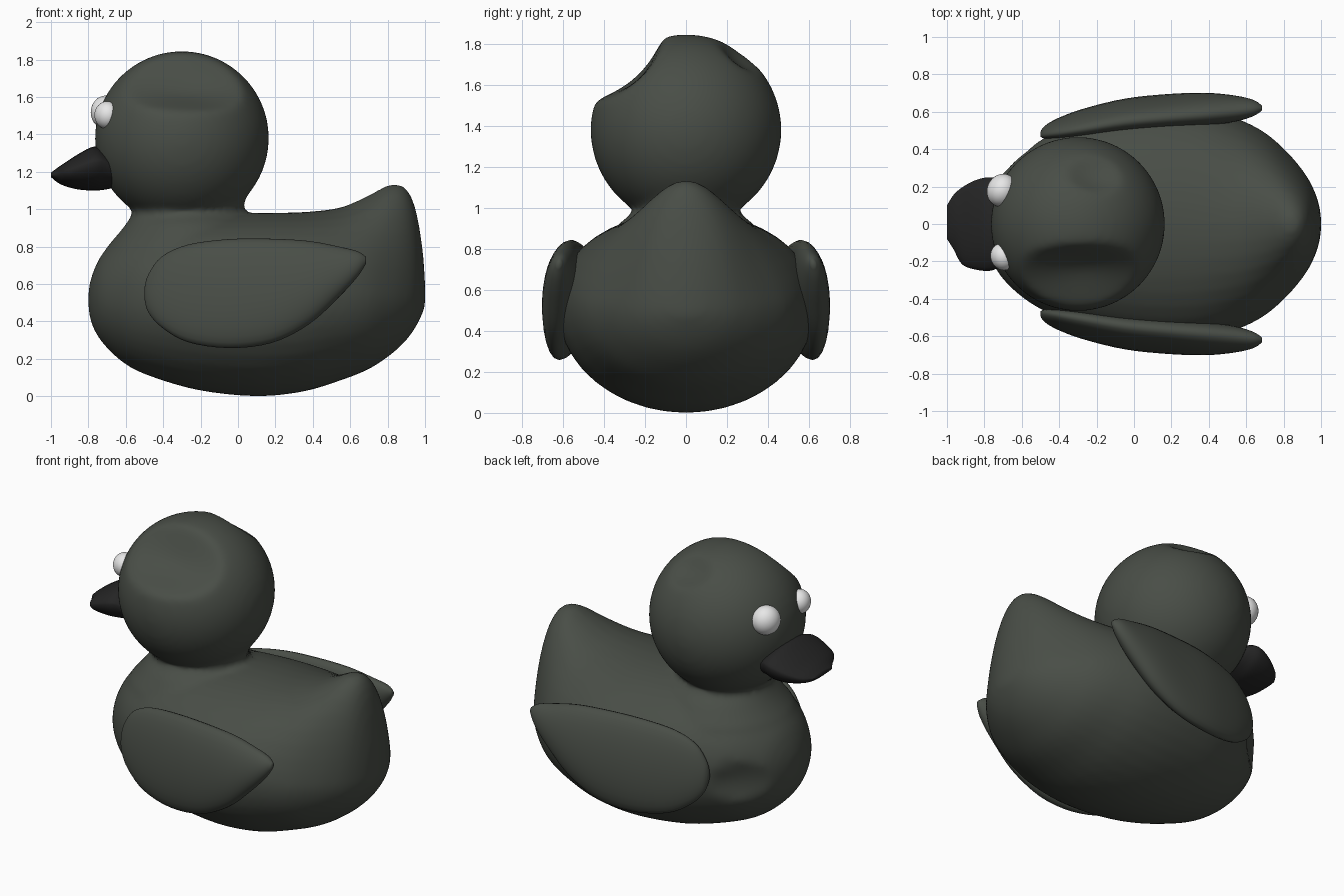
import bpy, bmesh, math
from mathutils import Vector, Matrix

if "Cube" in bpy.data.objects:
    bpy.data.objects.remove(bpy.data.objects["Cube"])


def material(name, rgb):
    m = bpy.data.materials.new(name)
    m.diffuse_color = (*rgb, 1)
    m.use_nodes = True
    m.node_tree.nodes["Principled BSDF"].inputs["Base Color"].default_value = m.diffuse_color
    return m


GREY = material("dark_green_grey", (0.066, 0.075, 0.062))
BLACK = material("soft_black", (0.018, 0.018, 0.018))
WHITE = material("white", (0.8, 0.8, 0.8))


def finish(bm, name, mat):
    bmesh.ops.recalc_face_normals(bm, faces=bm.faces)
    for f in bm.faces:
        f.smooth = True
    me = bpy.data.meshes.new(name)
    bm.to_mesh(me)
    bm.free()
    ob = bpy.data.objects.new(name, me)
    bpy.context.collection.objects.link(ob)
    me.materials.append(mat)
    return ob


def refine(st, n=4):
    """Smooth interpolation between stations."""
    out = []
    for i in range(len(st) - 1):
        a, b, c, d = (st[max(0, min(len(st) - 1, i + k))] for k in (-1, 0, 1, 2))
        for j in range(n):
            t = j / n
            out.append([0.5 * (2 * q + (r - p) * t + (2 * p - 5 * q + 4 * r - s) * t * t
                               + (3 * q - p - 3 * r + s) * t ** 3)
                        for p, q, r, s in zip(a, b, c, d)])
    return out + [list(st[-1])]


def bridge(bm, rings):
    """Skin closed rings and cap both ends."""
    rows = [[bm.verts.new(p) for p in r] for r in rings]
    n = len(rows[0])
    for a, b in zip(rows, rows[1:]):
        for i in range(n):
            bm.faces.new((a[i], a[(i + 1) % n], b[(i + 1) % n], b[i]))
    bm.faces.new(rows[0])
    bm.faces.new(rows[-1])


def loft_x(bm, stations, n=40, side=1, tilt=0.0):
    """Station: x, bottom, top, half width, top power, y centre, widest z."""
    rings = []
    for x, zb, zt, w, p, yc, zm in refine(stations):
        ring = []
        for i in range(n):
            t = 2 * math.pi * i / n
            s = math.sin(t)
            z = zm + ((zt - zm) * s ** p if s > 0 else (zm - zb) * s)
            ring.append((x, side * (yc + w * math.cos(t) - tilt * (z - zm)), z))
        rings.append(ring)
    bridge(bm, rings)


def dent(bm, centre, radii, depth, target):
    for v in bm.verts:
        u = sum(((v.co[k] - centre[k]) / radii[k]) ** 2 for k in range(3))
        if u < 1:
            v.co += (Vector(target) - v.co).normalized() * depth * (1 - u)


# Body with raised tail
bm = bmesh.new()
body = [(-.80, .47, .56, .03, 1), (-.78, .38, .65, .14, 1), (-.72, .28, .77, .27, 1),
        (-.60, .17, .88, .39, .9), (-.45, .10, .94, .48, .9), (-.20, .03, .97, .58, .9),
        (.10, 0, .98, .625, .9), (.35, .025, .985, .62, .95), (.55, .085, 1.01, .565, 1.1),
        (.70, .145, 1.075, .49, 1.4), (.82, .225, 1.135, .385, 1.6), (.90, .30, 1.11, .29, 1.5),
        (.95, .37, 1.0, .21, 1.3), (.985, .44, .80, .12, 1.1), (1.0, .48, .62, .04, 1)]
loft_x(bm, [(*s, 0, .52) for s in body])
dent(bm, (-.64, .35, .5), (.2, .2, .13), .045, (0, 0, .5))

# Neck
neck = [(.80, -.28, .42, .42), (.92, -.27, .33, .33), (1.0, -.27, .295, .24),
        (1.1, -.28, .34, .33), (1.2, -.30, .38, .36)]
bridge(bm, [[(cx + rx * math.cos(a * math.pi / 20), ry * math.sin(a * math.pi / 20), z)
             for a in range(40)] for z, cx, rx, ry in refine(neck)])

# Head with two dents
HEAD = Vector((-.30, 0, 1.38))
hb = bmesh.new()
bmesh.ops.create_icosphere(hb, subdivisions=5, radius=.465, matrix=Matrix.Translation(HEAD))
dent(hb, (-.28, -.315, 1.72), (.36, .24, .24), .125, HEAD)
dent(hb, (-.21, .27, 1.745), (.15, .12, .12), .045, HEAD)
tmp = bpy.data.meshes.new("head_tmp")
hb.to_mesh(tmp)
hb.free()
bm.from_mesh(tmp)
bpy.data.meshes.remove(tmp)

# Fuse body, neck and head into one soft skin
ob = finish(bm, "body_and_head", GREY)
r = ob.modifiers.new("fuse", 'REMESH')
r.mode = 'VOXEL'
r.voxel_size = .022
r.use_smooth_shade = True
s = ob.modifiers.new("soften", 'SMOOTH')
s.factor = .5
s.iterations = 7

# Wings
wing = [(-.50, .52, .58, .012, 1, .48, .55), (-.48, .45, .65, .03, 1, .49, .55),
        (-.41, .37, .745, .05, 1, .51, .55), (-.27, .29, .81, .07, 1, .54, .55),
        (-.05, .258, .84, .083, 1, .58, .55), (.18, .285, .842, .087, 1, .602, .56),
        (.38, .385, .83, .085, 1, .613, .60), (.54, .53, .80, .068, 1, .617, .66),
        (.64, .64, .775, .042, 1, .62, .71), (.685, .71, .745, .012, 1, .62, .727)]
for side, label in ((1, "left"), (-1, "right")):
    bm = bmesh.new()
    loft_x(bm, wing, 28, side, .12)
    finish(bm, label + "_wing", GREY)

# Beak, slightly uneven at the tip
bm = bmesh.new()
loft_x(bm, [(-1.0, 1.172, 1.195, .09, 1.2, .01, 1.182), (-.965, 1.143, 1.222, .145, 1.2, .01, 1.187),
            (-.92, 1.122, 1.252, .205, 1.2, -.01, 1.20), (-.85, 1.105, 1.297, .238, 1.2, -.005, 1.225),
            (-.77, 1.10, 1.335, .25, 1.2, 0, 1.25), (-.71, 1.105, 1.31, .225, 1.2, 0, 1.25),
            (-.64, 1.12, 1.27, .18, 1.2, 0, 1.2)], 32)
finish(bm, "beak", BLACK)

# Eyes, one a little larger
for label, pos, r in (("left", (-.705, .18, 1.518), .09), ("right", (-.70, -.175, 1.503), .074)):
    bm = bmesh.new()
    bmesh.ops.create_uvsphere(bm, u_segments=32, v_segments=16, radius=r)
    turn = math.atan2(pos[1], pos[0] - HEAD.x)
    bmesh.ops.transform(bm, verts=bm.verts, matrix=Matrix.Translation(pos)
                        @ Matrix.Rotation(turn, 4, 'Z') @ Matrix.Diagonal((.9, 1, 1, 1)))
    finish(bm, label + "_eye", WHITE)
